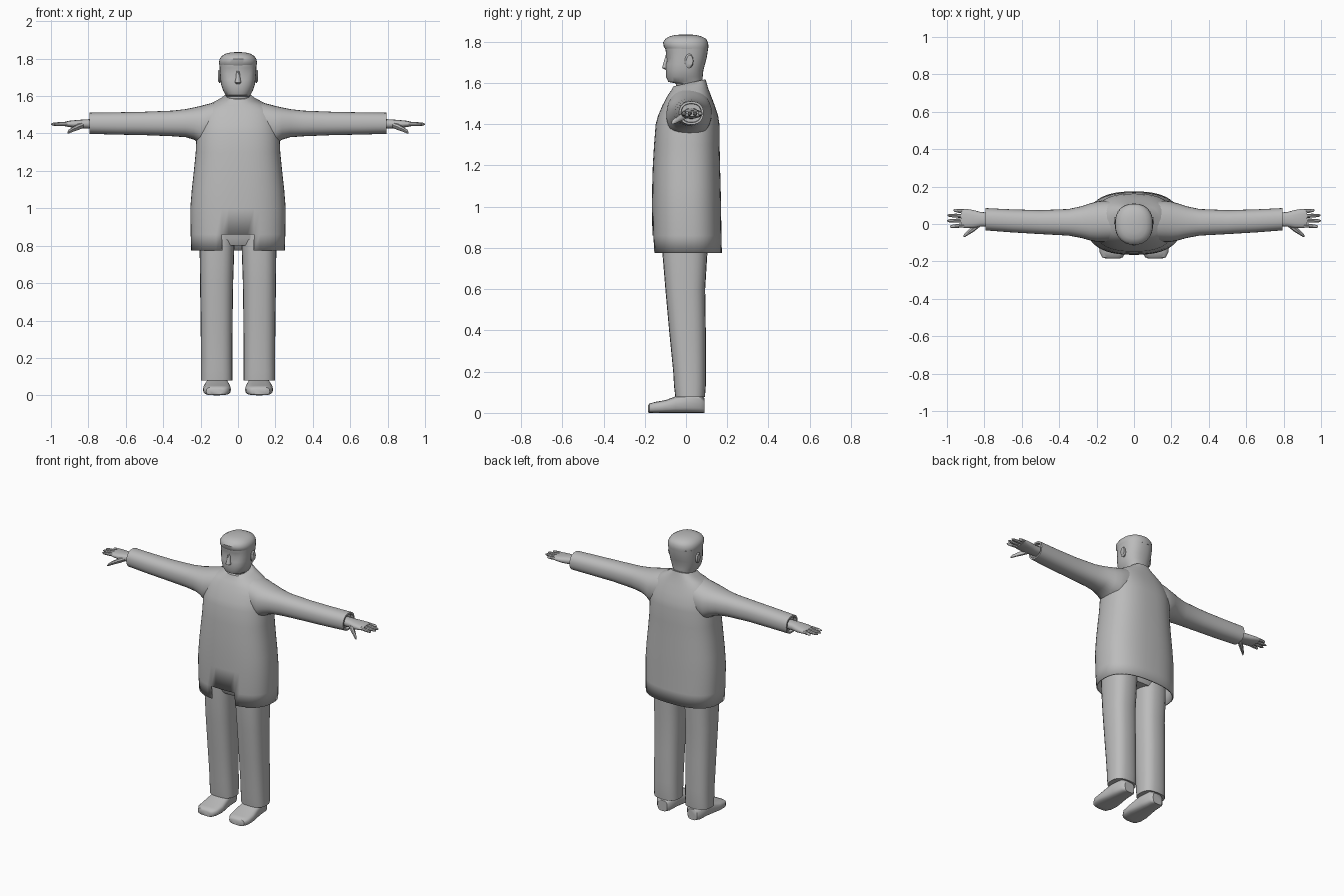
import bpy, bmesh, math
from mathutils import Vector

grey = bpy.data.materials.new("plain grey")
grey.diffuse_color = (0.5, 0.5, 0.5, 1)


def ring(axis, t, a0, a1, b0, b1, n=24, p=2.3, tilt=0.0):
    """Rounded section at t on an axis, spanning a0..a1 and b0..b1."""
    pts = []
    for i in range(n):
        ang = 2 * math.pi * i / n
        c, s = math.cos(ang), math.sin(ang)
        a = (a0 + a1) / 2 + (a1 - a0) / 2 * math.copysign(abs(c) ** (2 / p), c)
        b = (b0 + b1) / 2 + (b1 - b0) / 2 * math.copysign(abs(s) ** (2 / p), s)
        if axis == 'z':
            pts.append(Vector((a, b, t + tilt * b)))
        elif axis == 'x':
            pts.append(Vector((t, a, b)))
        else:
            pts.append(Vector((a, t, b)))
    return pts


def loft(name, rings, side=1, cap_start=True, edit=None, angle=40):
    """Skin a list of rings; side=-1 mirrors the part in x."""
    bm = bmesh.new()
    rows = [[bm.verts.new((v.x * side, v.y, v.z)) for v in r] for r in rings]
    n = len(rows[0])
    for lo, hi in zip(rows, rows[1:]):
        for i in range(n):
            j = (i + 1) % n
            bm.faces.new((lo[i], lo[j], hi[j], hi[i]))
    if cap_start:
        bm.faces.new(rows[0])
    bm.faces.new(rows[-1])
    if edit:
        edit(bm)
    bmesh.ops.recalc_face_normals(bm, faces=bm.faces)
    me = bpy.data.meshes.new(name)
    bm.to_mesh(me)
    bm.free()
    me.materials.append(grey)
    ob = bpy.data.objects.new(name, me)
    bpy.context.collection.objects.link(ob)
    bpy.ops.object.select_all(action='DESELECT')
    ob.select_set(True)
    bpy.context.view_layer.objects.active = ob
    bpy.ops.object.shade_smooth_by_angle(angle=math.radians(angle))
    return ob


def upright(rows, n=24, p=2.3):
    """Rows of (z, half width, y front, y back, tilt) centred on x = 0."""
    return [ring('z', z, -w, w, f, b, n, p, t) for z, w, f, b, t in rows]


# coat: open hem with a notch at the front
def cut_notch(bm):
    gone = [f for f in bm.faces if f.calc_center_median().z < 0.85
            and f.calc_center_median().y < 0 and abs(f.calc_center_median().x) < 0.082]
    bmesh.ops.delete(bm, geom=gone, context='FACES')


coat = loft("coat", upright([
    (0.775, 0.25, -0.158, 0.174, 0), (0.86, 0.253, -0.163, 0.172, 0),
    (1.0, 0.255, -0.165, 0.17, 0), (1.1, 0.247, -0.164, 0.168, 0),
    (1.2, 0.236, -0.161, 0.165, 0), (1.3, 0.226, -0.155, 0.163, 0),
    (1.4, 0.222, -0.147, 0.162, 0), (1.44, 0.215, -0.136, 0.156, 0),
    (1.49, 0.205, -0.115, 0.14, 0), (1.53, 0.185, -0.097, 0.122, 0.05),
    (1.56, 0.14, -0.082, 0.108, 0.12), (1.58, 0.095, -0.07, 0.1, 0.2),
    (1.597, 0.07, -0.062, 0.095, 0.22)], 48, 2.5),
    cap_start=False, edit=cut_notch)
solid = coat.modifiers.new("thickness", 'SOLIDIFY')
solid.thickness = 0.008
solid.offset = -1

# neck and head, with shallow eye sockets
def sink_eyes(bm):
    for v in bm.verts:
        if 1.70 < v.co.z < 1.745 and v.co.y < -0.05 and 0.015 < abs(v.co.x) < 0.07:
            v.co.y += 0.007


loft("head", upright([
    (1.53, 0.06, -0.045, 0.075, 0), (1.598, 0.062, -0.05, 0.078, 0),
    (1.605, 0.066, -0.086, 0.08, 0), (1.63, 0.08, -0.097, 0.081, 0),
    (1.66, 0.09, -0.097, 0.084, 0), (1.69, 0.094, -0.098, 0.092, 0),
    (1.72, 0.096, -0.096, 0.1, 0), (1.75, 0.098, -0.098, 0.105, 0),
    (1.768, 0.099, -0.1, 0.107, 0)], 32, 2.4), edit=sink_eyes)

# hair cap with a brow overhang
loft("hair", upright([
    (1.762, 0.098, -0.098, 0.107, 0), (1.776, 0.102, -0.108, 0.109, 0),
    (1.797, 0.099, -0.111, 0.107, 0), (1.814, 0.088, -0.1, 0.097, 0),
    (1.826, 0.067, -0.08, 0.075, 0), (1.833, 0.04, -0.05, 0.045, 0),
    (1.835, 0.012, -0.015, 0.015, 0)], 32, 2.3))

# nose
loft("nose", upright([
    (1.664, 0.01, -0.1, -0.08, 0), (1.672, 0.017, -0.117, -0.08, 0),
    (1.69, 0.013, -0.112, -0.08, 0), (1.735, 0.008, -0.099, -0.08, 0)], 10, 2))

# hips joining the trouser legs inside the coat
loft("hips", upright([(0.80, 0.19, -0.09, 0.085, 0), (0.84, 0.2, -0.112, 0.105, 0),
                      (1.0, 0.2, -0.115, 0.11, 0)]))

for side, word in ((1, "left"), (-1, "right")):
    # sleeve: x, y range, z range
    loft(word + "_sleeve", [ring('x', *r, 28, 2.3) for r in [
        (0.10, -0.09, 0.12, 1.36, 1.572), (0.16, -0.095, 0.125, 1.345, 1.558),
        (0.20, -0.095, 0.12, 1.34, 1.547), (0.235, -0.088, 0.11, 1.367, 1.539),
        (0.28, -0.075, 0.095, 1.38, 1.53), (0.35, -0.062, 0.08, 1.385, 1.522),
        (0.5, -0.054, 0.074, 1.391, 1.516), (0.65, -0.045, 0.078, 1.394, 1.513),
        (0.795, -0.034, 0.085, 1.398, 1.511), (0.795, -0.024, 0.075, 1.408, 1.5),
        (0.775, -0.022, 0.073, 1.41, 1.498)]], side)

    # palm
    loft(word + "_palm", [ring('x', *r, 16, 2.5) for r in [
        (0.76, -0.01, 0.06, 1.425, 1.478), (0.82, -0.014, 0.064, 1.427, 1.475),
        (0.86, -0.022, 0.075, 1.428, 1.472), (0.90, -0.022, 0.081, 1.434, 1.468),
        (0.925, -0.018, 0.08, 1.438, 1.463)]], side)

    # fingers: tip x, root y, tip y
    for k, (tip, y0, y1) in enumerate([(0.985, -0.007, -0.014), (1.0, 0.018, 0.017),
                                       (0.998, 0.043, 0.046), (0.965, 0.067, 0.074)]):
        rows = []
        for f, h in ((0, 0.011), (0.5, 0.0105), (0.88, 0.008), (1, 0.003)):
            x, y = 0.91 + (tip - 0.91) * f, y0 + (y1 - y0) * f
            z = 1.452 - 0.003 * f
            rows.append(ring('x', x, y - h, y + h, z - h, z + h, 8, 2))
        loft(f"{word}_finger_{k + 1}", rows, side)

    # thumb
    loft(word + "_thumb", [ring('x', *r, 8, 2) for r in [
        (0.825, -0.016, 0.02, 1.43, 1.462), (0.855, -0.04, 0.0, 1.418, 1.452),
        (0.885, -0.058, -0.03, 1.408, 1.434), (0.905, -0.07, -0.05, 1.4, 1.42),
        (0.912, -0.071, -0.062, 1.4, 1.408)]], side)

    # trouser leg: z, x range, y range
    loft(word + "_trouser_leg", [ring('z', *r, 24, 2.6) for r in [
        (0.078, 0.03, 0.198, -0.052, 0.092), (0.13, 0.03, 0.198, -0.058, 0.096),
        (0.2, 0.03, 0.198, -0.062, 0.096), (0.4, 0.029, 0.2, -0.082, 0.096),
        (0.6, 0.026, 0.203, -0.1, 0.093), (0.78, 0.02, 0.205, -0.115, 0.104),
        (0.95, 0.005, 0.205, -0.115, 0.105)]], side)

    # shoe: y, x range, z range
    loft(word + "_shoe", [ring('y', *r, 20, 3.2) for r in [
        (0.09, 0.075, 0.145, 0.0, 0.07), (0.07, 0.057, 0.165, 0.0, 0.09),
        (0.0, 0.052, 0.172, 0.0, 0.095), (-0.05, 0.044, 0.18, 0.0, 0.08),
        (-0.1, 0.038, 0.187, 0.0, 0.062), (-0.15, 0.043, 0.185, 0.0, 0.053),
        (-0.178, 0.06, 0.17, 0.0, 0.045), (-0.185, 0.078, 0.15, 0.004, 0.035)]], side)

    # ear
    loft(word + "_ear", [ring('x', *r, 12, 2) for r in [
        (0.085, -0.002, 0.03, 1.675, 1.735), (0.1, -0.006, 0.036, 1.67, 1.742),
        (0.107, 0.002, 0.034, 1.68, 1.735)]], side)
